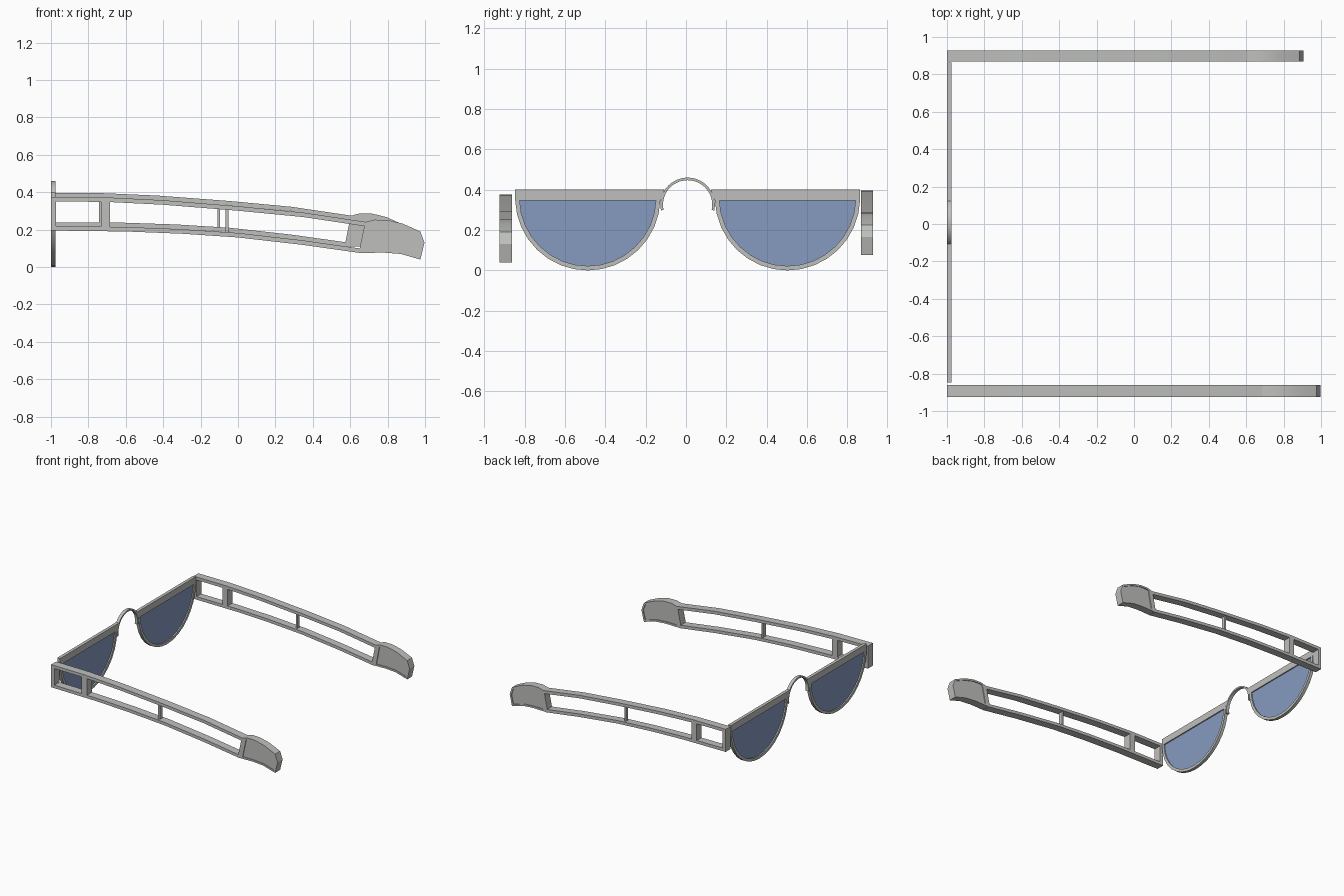
import bpy, bmesh, math
from mathutils import Vector

cube = bpy.data.objects.get("Cube")
if cube:
    bpy.data.objects.remove(cube, do_unlink=True)


def material(name, rgb):
    m = bpy.data.materials.new(name)
    m.use_nodes = True
    m.diffuse_color = (*rgb, 1)
    m.node_tree.nodes["Principled BSDF"].inputs["Base Color"].default_value = (*rgb, 1)
    return m


GREY = material("frame grey", (0.52, 0.53, 0.51))
BLUE = material("lens blue", (0.24, 0.33, 0.53))


def extrude(name, polys, to3d, lo, hi, mat=GREY, smooth=False):
    """Extrude flat polygons from depth lo to hi; to3d maps (u, v, depth)."""
    bm = bmesh.new()
    for poly in polys:
        bm.faces.new([bm.verts.new(to3d(u, v, lo)) for u, v in poly])
    bmesh.ops.remove_doubles(bm, verts=bm.verts[:], dist=1e-5)
    shift = Vector(to3d(0, 0, hi)) - Vector(to3d(0, 0, lo))
    res = bmesh.ops.extrude_face_region(bm, geom=bm.faces[:], use_keep_orig=True)
    bmesh.ops.translate(bm, vec=shift,
                        verts=[g for g in res["geom"] if isinstance(g, bmesh.types.BMVert)])
    bmesh.ops.recalc_face_normals(bm, faces=bm.faces[:])
    mesh = bpy.data.meshes.new(name)
    bm.to_mesh(mesh)
    bm.free()
    mesh.materials.append(mat)
    ob = bpy.data.objects.new(name, mesh)
    bpy.context.collection.objects.link(ob)
    if smooth:
        bpy.ops.object.select_all(action='DESELECT')
        ob.select_set(True)
        bpy.context.view_layer.objects.active = ob
        bpy.ops.object.shade_smooth_by_angle(angle=math.radians(30))
    return ob


def ribbon(a, b, closed=False):
    """Quads between two point rows."""
    n = len(a)
    return [(a[i], a[(i + 1) % n], b[(i + 1) % n], b[i]) for i in range(n if closed else n - 1)]


def arc(cy, cz, r, start, end, n):
    angles = [math.radians(start + (end - start) * i / n) for i in range(n + 1)]
    return [(cy + r * math.cos(t), cz + r * math.sin(t)) for t in angles]


def height(row, x):
    """Height of a polyline at x."""
    for (x0, z0), (x1, z1) in zip(row, row[1:]):
        if x <= x1:
            return z0 + (z1 - z0) * (x - x0) / (x1 - x0)
    return row[-1][1]


# Front frame, drawn in the y-z plane
MID, FRONT, BACK = 0.008, -1.0, -0.975


def front_plane(u, v, d):
    return (d, u, v)


for side, word in ((-1, "right"), (1, "left")):
    c = MID + side * 0.495
    outer = arc(c, 0.36, 0.36, 182, 358, 16)
    inner = arc(c, 0.36, 0.338, 182, 358, 16)
    extrude(word + "_rim", ribbon(outer, inner), front_plane, FRONT, BACK, smooth=True)
    extrude(word + "_lens", [inner], front_plane, -0.99, -0.984, BLUE)
    brow = [(c + side * 0.36, 0.347), (c + side * 0.36, 0.4),
            (c - side * 0.38, 0.4), (c - side * 0.36, 0.347)]
    extrude(word + "_brow_bar", [brow], front_plane, FRONT, BACK)

extrude("nose_bridge", ribbon(arc(MID, 0.325, 0.135, -12, 192, 28),
                              arc(MID, 0.325, 0.122, -12, 192, 28)),
        front_plane, FRONT, BACK, smooth=True)

# Temple outlines, drawn in the x-z plane
TOP = [(-1, .375), (-.7, .372), (-.4, .357), (0, .325), (.35, .291), (.69, .24)]
BOTTOM = [(-1, .195), (-.6, .19), (-.3, .178), (0, .158), (.35, .118), (.66, .074)]
PAD_OUT = [(.68, .24), (.73, .253), (.8, .251), (.88, .232), (.975, .19),
           (.997, .13), (.975, .04), (.87, .07), (.78, .077), (.645, .075)]
PAD_IN = [(.718, .236), (.75, .239), (.8, .237), (.875, .219), (.963, .181),
          (.982, .13), (.964, .056), (.87, .084), (.78, .091), (.688, .09)]
RAIL = 0.024


def temple(word, y0, y1, fit):
    def plane(u, v, d):
        return (u, d, v)

    def part(name, polys, inset=0.0, smooth=False):
        polys = [[fit(*p) for p in poly] for poly in polys]
        extrude(word + "_" + name, polys, plane, y0 + inset, y1 - inset, smooth=smooth)

    def post(name, x0, x1, inset=0.0):
        def z(row, x, off):
            return height(row, x) + off
        part(name, [[(x0, z(BOTTOM, x0, .01)), (x1, z(BOTTOM, x1, .01)),
                     (x1, z(TOP, x1, -.01)), (x0, z(TOP, x0, -.01))]], inset)

    part("upper_rail", ribbon(TOP, [(x, z - RAIL) for x, z in TOP]), smooth=True)
    part("lower_rail", ribbon(BOTTOM, [(x, z + RAIL) for x, z in BOTTOM]), smooth=True)
    post("hinge_wall", -1, -0.972)
    post("wide_post", -0.732, -0.685)
    post("thin_post", -0.066, -0.052, 0.015)
    part("ear_pad_rim", ribbon(PAD_OUT, PAD_IN, True), smooth=True)
    part("ear_pad_panel", [PAD_IN], 0.006)


temple("right", -0.925, -0.862, lambda x, z: (x, z))
# The left temple is a little shorter and sits higher
temple("left", 0.868, 0.928, lambda x, z: ((x + 1) * 0.954 - 1, z + 0.02 + 0.008 * (x + 1)))
